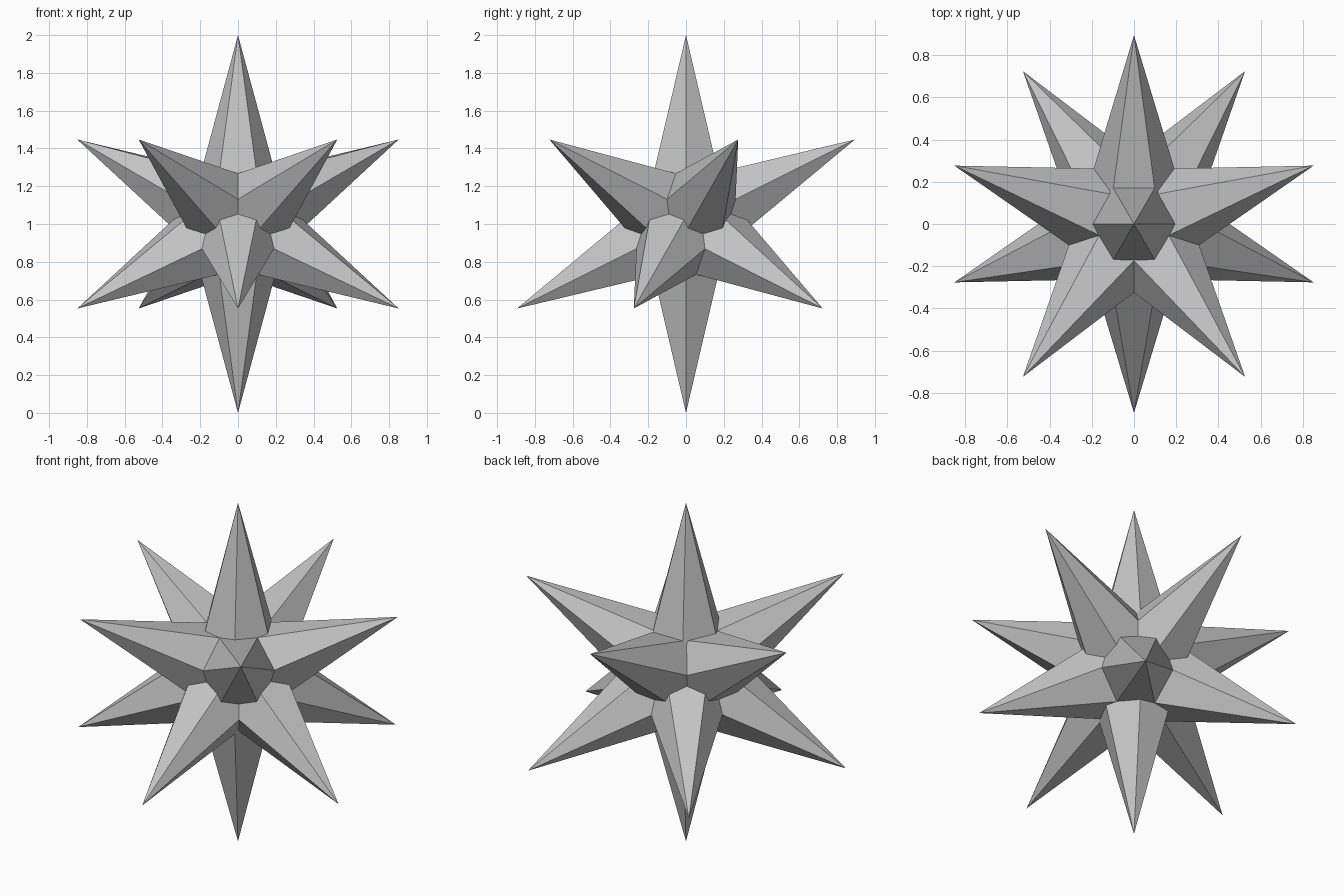
import bpy
import bmesh
from math import atan, pi, radians
from mathutils import Matrix

cube = bpy.data.objects.get("Cube")
if cube:
    bpy.data.objects.remove(cube, do_unlink=True)

REACH = 1.0      # centre to spike tip
RADIUS = 0.27    # spike radius at the centre
CENTRE = Matrix.Translation((0, 0, 1))

# Plain grey for every spike
grey = bpy.data.materials.new("plain_grey")
grey.use_nodes = True
colour = (0.55, 0.55, 0.55, 1)
grey.diffuse_color = colour
grey.node_tree.nodes["Principled BSDF"].inputs["Base Color"].default_value = colour


def add_spike(name, tilt, turn):
    """Six-sided pyramid from the centre, tilted from vertical, then turned about z."""
    bm = bmesh.new()
    bmesh.ops.create_cone(bm, cap_ends=True, segments=6, radius1=RADIUS,
                          radius2=0, depth=REACH,
                          matrix=Matrix.Translation((0, 0, REACH / 2)))
    bmesh.ops.remove_doubles(bm, verts=bm.verts, dist=0.0001)
    place = CENTRE @ Matrix.Rotation(turn, 4, "Z") @ Matrix.Rotation(tilt, 4, "Y")
    bmesh.ops.transform(bm, matrix=place, verts=bm.verts)
    bmesh.ops.recalc_face_normals(bm, faces=bm.faces)
    mesh = bpy.data.meshes.new(name)
    bm.to_mesh(mesh)
    bm.free()
    mesh.materials.append(grey)
    bpy.context.collection.objects.link(bpy.data.objects.new(name, mesh))


# Vertical spikes
add_spike("top_spike", 0, pi / 2)
add_spike("bottom_spike", pi, pi / 2)

# Two staggered rings of five spikes
tilt = atan(2)
for i in range(5):
    turn = radians(90 + 72 * i)
    add_spike(f"upper_spike_{i + 1}", tilt, turn)
    add_spike(f"lower_spike_{i + 1}", pi - tilt, turn + pi)
